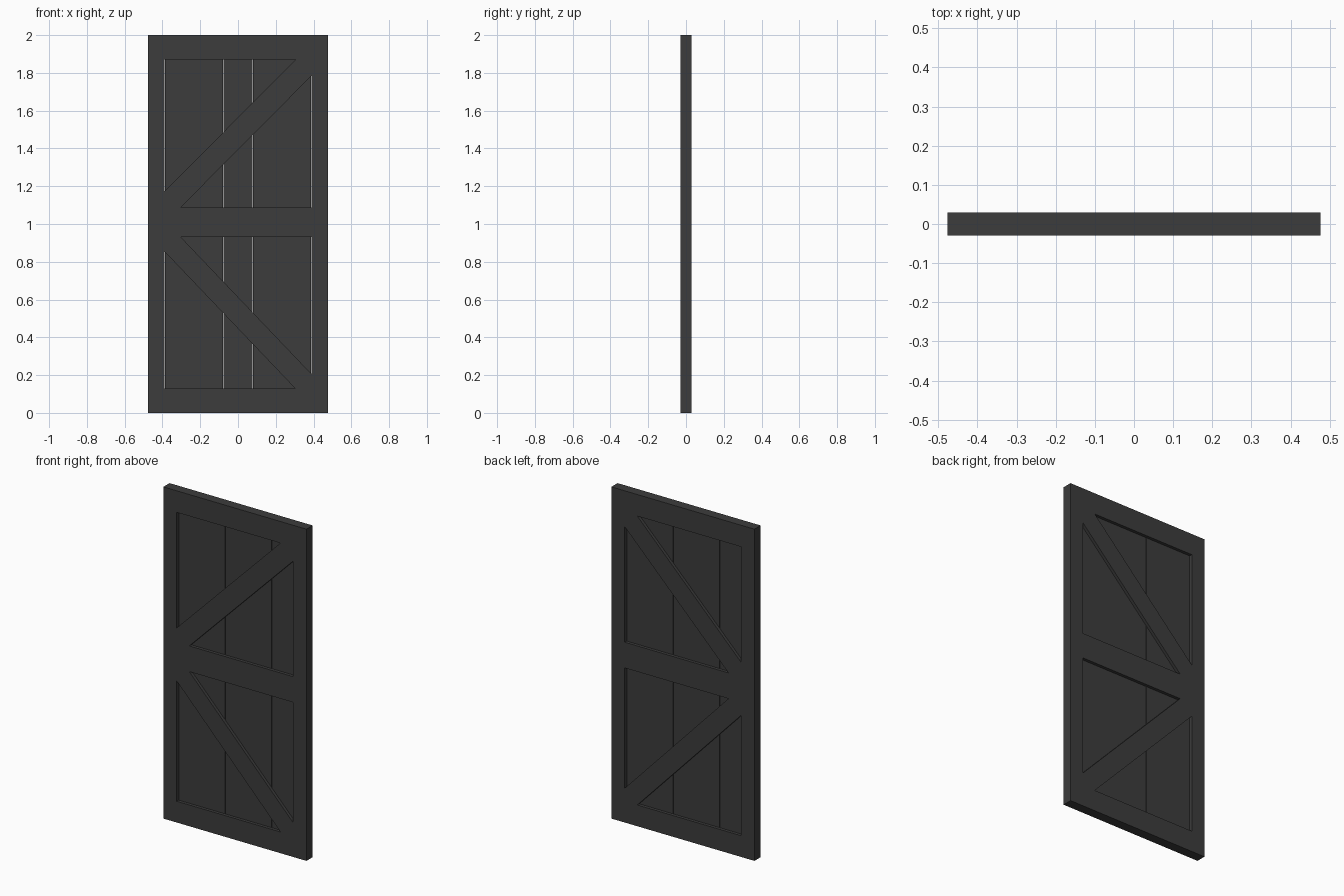
import bpy, bmesh

if "Cube" in bpy.data.objects:
    bpy.data.objects.remove(bpy.data.objects["Cube"])

W, IN = 0.477, 0.388      # half width of door, half width between stiles
T, P = 0.0295, 0.011      # half thickness of frame, of planks
TOP, MID_T, MID_B, BOT = 1.87, 1.087, 0.932, 0.128

mat = bpy.data.materials.new("dark_paint")
mat.diffuse_color = (0.045, 0.045, 0.045, 1)
mat.use_nodes = True
mat.node_tree.nodes["Principled BSDF"].inputs["Base Color"].default_value = mat.diffuse_color


def board(name, outline, half):
    """Extrude an (x, z) outline symmetrically through the door thickness."""
    bm = bmesh.new()
    face = bm.faces.new([bm.verts.new((x, -half, z)) for x, z in outline])
    ext = bmesh.ops.extrude_face_region(bm, geom=[face])["geom"]
    bmesh.ops.translate(bm, vec=(0, 2 * half, 0),
                        verts=[v for v in ext if isinstance(v, bmesh.types.BMVert)])
    bmesh.ops.recalc_face_normals(bm, faces=bm.faces)
    me = bpy.data.meshes.new(name)
    bm.to_mesh(me)
    bm.free()
    me.materials.append(mat)
    ob = bpy.data.objects.new(name, me)
    bpy.context.collection.objects.link(ob)
    return ob


def rect(name, x0, x1, z0, z1, half=T):
    return board(name, [(x0, z0), (x1, z0), (x1, z1), (x0, z1)], half)


# Outer frame and middle rail
rect("top_rail", -W, W, TOP, 2)
rect("left_stile", -W, -IN, 0, TOP)
rect("right_stile", IN, W, 0, TOP)
rect("middle_rail", -IN, IN, MID_B, MID_T)
rect("bottom_rail", -IN, IN, 0, BOT)


# Diagonal braces, visible on both faces, filling the panel corners
def brace(name, z_left, z_right, s):
    cut_x, cut_z = 0.084, 0.079 * s
    board(name, [(-IN, z_left), (-IN + cut_x, z_left), (IN, z_right - cut_z),
                 (IN, z_right), (IN - cut_x, z_right), (-IN, z_left + cut_z)], T)


brace("upper_brace", MID_T, TOP, 1.1)
brace("lower_brace", MID_B, BOT, -1)

# Recessed vertical planks, behind both panels
n = 5
step = 2 * IN / n
for i in range(n):
    x = -IN + i * step
    rect(f"plank_{i + 1}", x + 0.0005, x + step - 0.0005, BOT - 0.01, TOP + 0.01, P)
